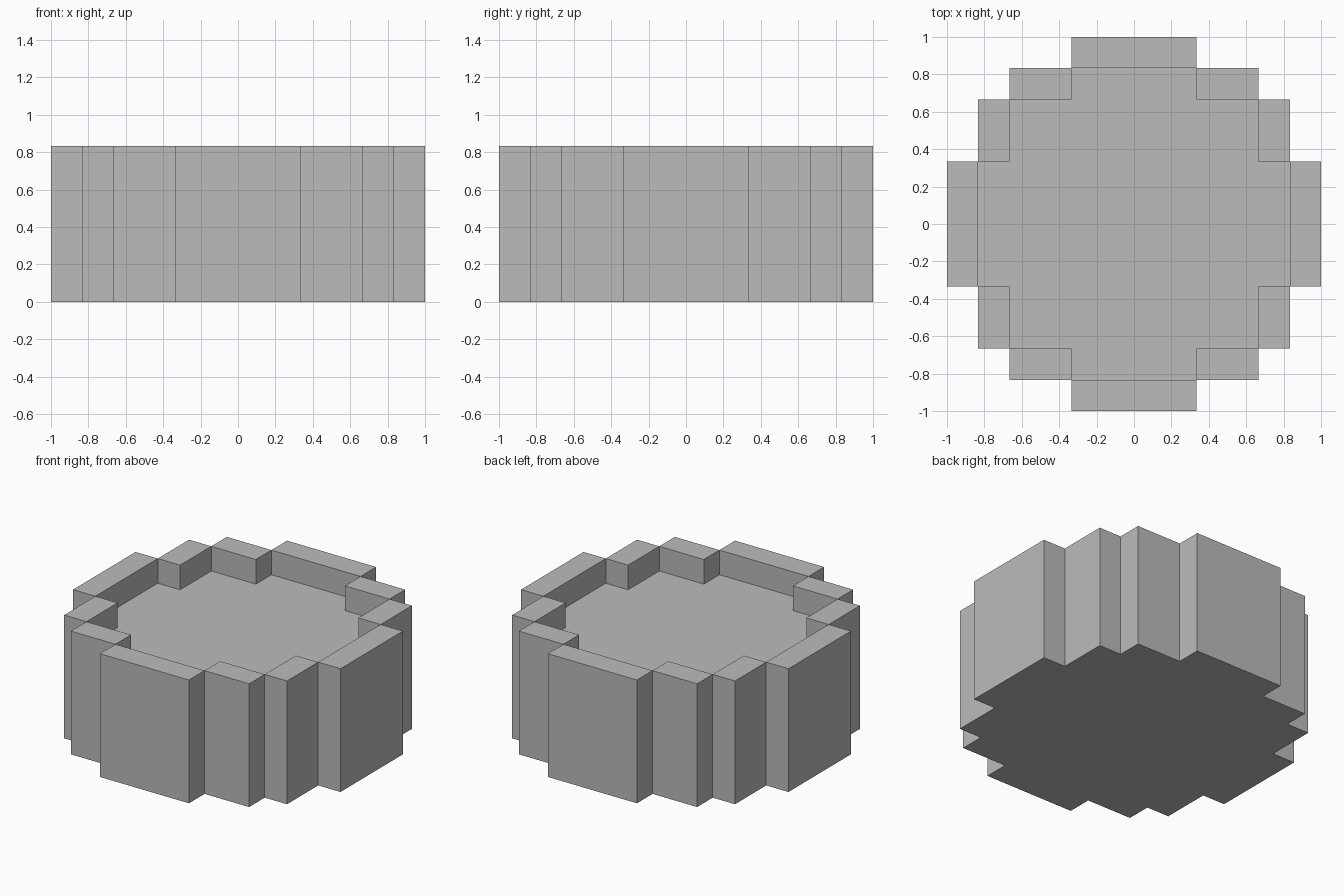
import bpy
import bmesh

cube = bpy.data.objects.get("Cube")
if cube:
    bpy.data.objects.remove(cube, do_unlink=True)

UNIT = 1 / 6          # width of one block
FLOOR, TOP = 4, 5     # heights in blocks

# Quarter outlines, in blocks, counter-clockwise
OUTER = [(6, 2), (5, 2), (5, 4), (4, 4), (4, 5), (2, 5), (2, 6)]
INNER = [(5, 2), (4, 2), (4, 4), (2, 4), (2, 5)]
# Rim blocks of one quarter: x min, y min, x max, y max
RIM = [(5, -2, 6, 2), (4, 2, 5, 4), (2, 4, 4, 5)]


def turn(points, quarter):
    for _ in range(quarter):
        points = [(-y, x) for x, y in points]
    return points


def full_outline(points):
    return [p for q in range(4) for p in turn(points, q)]


def add_face(bm, points):
    bm.faces.new([bm.verts.new([c * UNIT for c in p]) for p in points])


def add_flat(bm, outline, z, down=False):
    points = [(x, y, z) for x, y in outline]
    add_face(bm, points[::-1] if down else points)


def add_walls(bm, outline, low, high):
    for a, b in zip(outline, outline[1:] + outline[:1]):
        add_face(bm, [(*a, low), (*b, low), (*b, high), (*a, high)])


grey = bpy.data.materials.new("plain grey")
grey.use_nodes = True
colour = (0.5, 0.5, 0.5, 1)
grey.diffuse_color = colour
grey.node_tree.nodes["Principled BSDF"].inputs["Base Color"].default_value = colour

bm = bmesh.new()
outer, inner = full_outline(OUTER), full_outline(INNER)

# Underside, outer walls, sunken floor and inner walls
add_flat(bm, outer, 0, down=True)
add_walls(bm, outer, 0, TOP)
add_flat(bm, inner, FLOOR)
add_walls(bm, inner[::-1], FLOOR, TOP)

# Rim tops
for quarter in range(4):
    for x0, y0, x1, y1 in RIM:
        add_flat(bm, turn([(x0, y0), (x1, y0), (x1, y1), (x0, y1)], quarter), TOP)

bmesh.ops.remove_doubles(bm, verts=bm.verts, dist=0.0001)
mesh = bpy.data.meshes.new("stepped_basin")
bm.to_mesh(mesh)
bm.free()
mesh.materials.append(grey)
basin = bpy.data.objects.new("stepped_basin", mesh)
bpy.context.collection.objects.link(basin)
